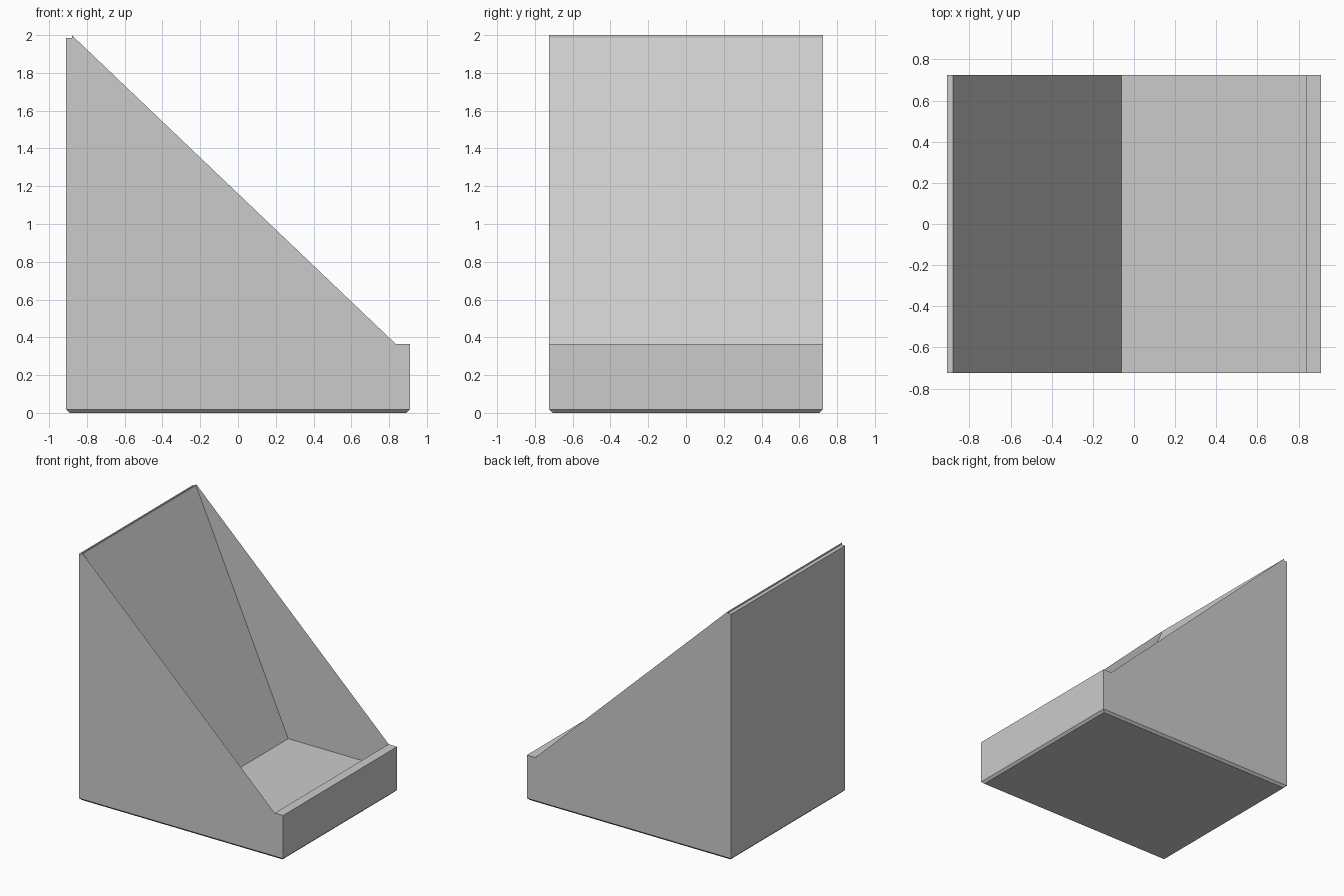
import bpy, bmesh

# Remove the default cube
cube = bpy.data.objects.get("Cube")
if cube:
    bpy.data.objects.remove(cube, do_unlink=True)

# Single plain grey
grey = bpy.data.materials.new("plain grey")
grey.use_nodes = True
colour = (0.6, 0.6, 0.6, 1)
grey.diffuse_color = colour
grey.node_tree.nodes["Principled BSDF"].inputs["Base Color"].default_value = colour

W, D = 0.91, 0.725            # half width and half depth
BEVEL = 0.018                 # chamfer under the base
LIP, LIP_TOP = 0.835, 0.365   # inner edge and top of the low lip
BACK, BACK_TOP = -0.88, 1.985 # front edge and top of the tall back
FOLD, FLOOR = -0.06, 0.17     # where the sloping back meets the floor


def add_object(name, faces):
    """Make a flat-shaded mesh from a list of polygons."""
    bm = bmesh.new()
    for points in faces:
        bm.faces.new([bm.verts.new(p) for p in points])
    bmesh.ops.remove_doubles(bm, verts=bm.verts, dist=1e-5)
    mesh = bpy.data.meshes.new(name)
    bm.to_mesh(mesh)
    bm.free()
    mesh.materials.append(grey)
    obj = bpy.data.objects.new(name, mesh)
    bpy.context.collection.objects.link(obj)


def sweep(profile):
    """Strips running the full depth along an open profile."""
    return [[(a[0], -D, a[1]), (a[0], D, a[1]), (b[0], D, b[1]), (b[0], -D, b[1])]
            for a, b in zip(profile, profile[1:])]


# Outer front, lip, floor, sloping back and rear wall
add_object("tray_and_back", sweep([
    (-W, BEVEL), (-W, BACK_TOP), (BACK, BACK_TOP), (FOLD, FLOOR),
    (LIP, FLOOR), (LIP, LIP_TOP), (W, LIP_TOP), (W, BEVEL)]))

# Thin crest along the top of the back
add_object("top_crest", sweep([(BACK, BACK_TOP), (BACK, 2)]))

# Thin side walls with a diagonal top edge
outline = [(-W, BEVEL), (W, BEVEL), (W, LIP_TOP), (LIP, LIP_TOP),
           (BACK, 2), (BACK, BACK_TOP), (-W, BACK_TOP)]
for name, y, side in (("front_wall", -D, outline), ("rear_wall", D, outline[::-1])):
    add_object(name, [[(x, y, z) for x, z in side]])

# Chamfered base
signs = [(-1, -1), (-1, 1), (1, 1), (1, -1)]
low = [(sx * (W - BEVEL), sy * (D - BEVEL), 0) for sx, sy in signs]
high = [(sx * W, sy * D, BEVEL) for sx, sy in signs]
base = [low]
for i in range(4):
    j = (i + 1) % 4
    base.append([low[j], low[i], high[i], high[j]])
add_object("chamfered_base", base)
